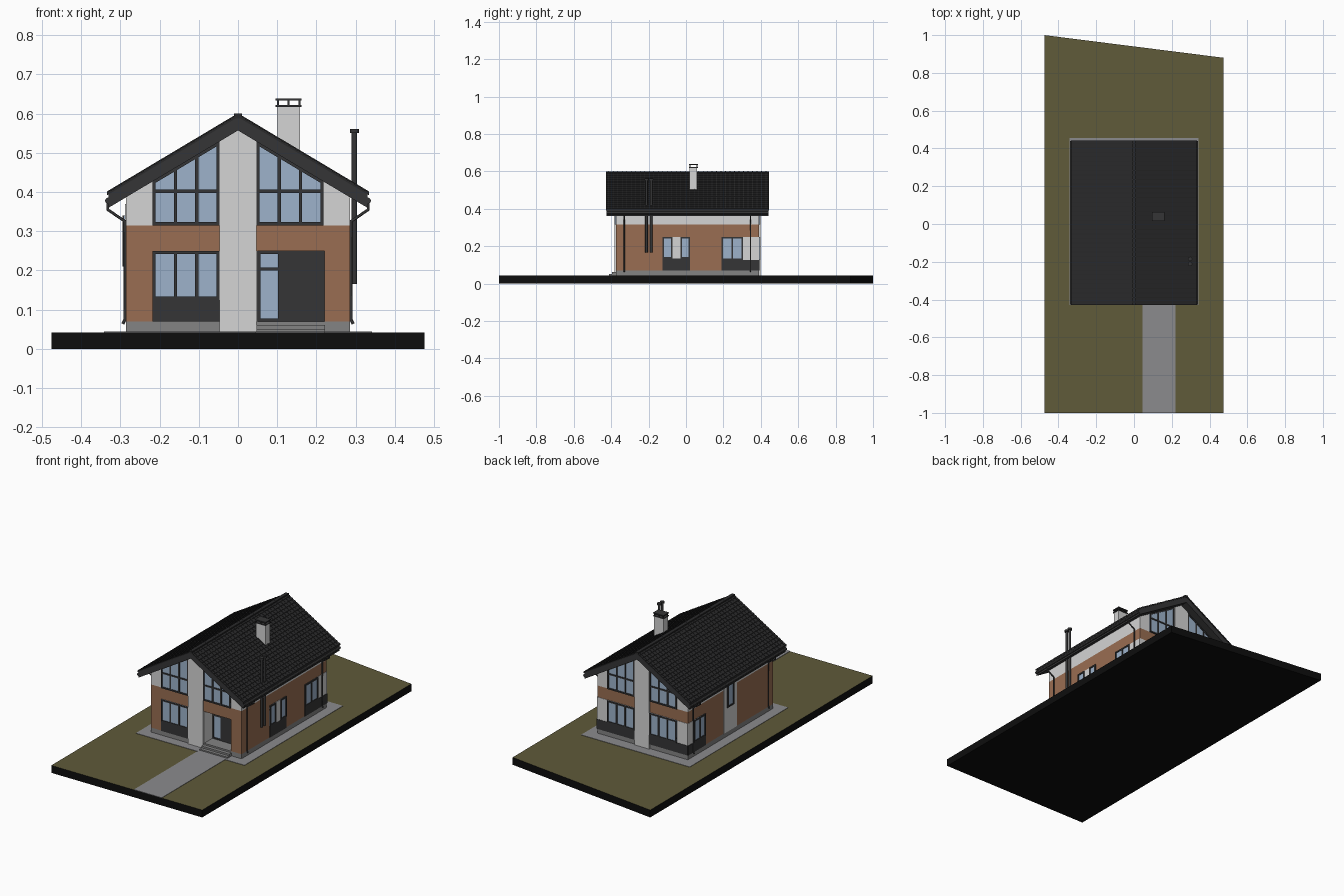
import bpy, bmesh, math

if "Cube" in bpy.data.objects:
    bpy.data.objects.remove(bpy.data.objects["Cube"])


def material(name, *rgb):
    m = bpy.data.materials.new(name)
    m.use_nodes = True
    m.diffuse_color = (*rgb, 1)
    m.node_tree.nodes["Principled BSDF"].inputs["Base Color"].default_value = (*rgb, 1)
    return m


WHITE = material("white plaster", .66, .66, .66)
BRICK = material("brown brick", .32, .155, .085)
GLASS = material("blue glass", .34, .45, .6)
DARK = material("dark trim", .036, .036, .037)
ROOF = material("roof tile", .023, .023, .024)
GRASS = material("olive grass", .115, .103, .042)
PAVING = material("grey paving", .26, .26, .27)
PLINTH = material("grey plinth", .23, .23, .23)
SOIL = material("black soil", .004, .004, .004)

# House envelope
HALF, FRONT, BACK = .285, -.375, .39
FLOOR, UPPER, GROUND = .07, .315, .042
SLOPE, SOFFIT = .597, .557

# Map (along, up, outward) on each wall plane to world space
PLANES = {
    "front": lambda u, v, d: (u, FRONT - d, v),
    "back": lambda u, v, d: (u, BACK + d, v),
    "left": lambda u, v, d: (HALF + d, u, v),
    "right": lambda u, v, d: (-HALF - d, u, v),
    "across": lambda u, v, d: (u, d, v),
    "plan": lambda u, v, d: (u, v, d),
}


def solid(name, plane, pts, d0, d1, mat):
    """Extrude an outline outwards from a plane."""
    bm = bmesh.new()
    place = PLANES[plane]
    a = [bm.verts.new(place(u, v, d0)) for u, v in pts]
    b = [bm.verts.new(place(u, v, d1)) for u, v in pts]
    bm.faces.new(a)
    bm.faces.new(b[::-1])
    for i in range(len(pts)):
        j = (i + 1) % len(pts)
        bm.faces.new((a[i], b[i], b[j], a[j]))
    bmesh.ops.recalc_face_normals(bm, faces=bm.faces)
    me = bpy.data.meshes.new(name)
    bm.to_mesh(me)
    bm.free()
    me.materials.append(mat)
    ob = bpy.data.objects.new(name, me)
    bpy.context.collection.objects.link(ob)
    return ob


def block(name, plane, u0, u1, v0, v1, d0, d1, mat):
    return solid(name, plane, [(u0, v0), (u1, v0), (u1, v1), (u0, v1)], d0, d1, mat)


def window(name, plane, u0, u1, v0, v1, panes, base=0, rail=None):
    """Glass pane with a frame and equal mullions."""
    w = .008
    block(name + "_glass", plane, u0, u1, v0, v1, base, base + .003, GLASS)
    for i in range(panes + 1):
        u = u0 + (u1 - u0 - w) * i / panes
        block(name + "_mullion", plane, u, u + w, v0, v1, base, base + .007, DARK)
    for v in [v0, v1 - w] + ([rail] if rail else []):
        block(name + "_rail", plane, u0, u1, v, v + w, base, base + .007, DARK)


def under(x):
    return SOFFIT - SLOPE * abs(x)


def gable_window(plane, s):
    """Glazing that follows the roof slope; s picks the half."""
    x0, x1, w = .047, .218, .008
    name = "gable_window"

    def bar(pts, depth, mat, part):
        solid(name + part, plane, [(s * u, v) for u, v in pts], 0, depth, mat)

    bar([(x0, UPPER), (x1, UPPER), (x1, under(x1)), (x0, under(x0))], .003, GLASS, "_glass")
    for i in range(4):
        u = x0 + (x1 - x0 - w) * i / 3
        bar([(u, UPPER), (u + w, UPPER), (u + w, under(u + w)), (u, under(u))],
            .007, DARK, "_mullion")
    for v in (UPPER, .398):
        bar([(x0, v), (x1, v), (x1, v + w), (x0, v + w)], .007, DARK, "_rail")
    bar([(x0, under(x0) - w), (x1, under(x1) - w), (x1, under(x1)), (x0, under(x0))],
        .007, DARK, "_head")


# Plot, paving and path
plot = solid("plot", "plan", [(-.475, -1), (.475, -1), (.475, .88), (-.475, 1)], 0, GROUND, SOIL)
plot.data.materials.append(GRASS)
for f in plot.data.polygons:
    f.material_index = int(f.normal.z > .5)
block("pavement", "plan", -.342, .342, -.43, .455, GROUND, GROUND + .002, PAVING)
block("path", "plan", .045, .22, -1, -.43, GROUND, GROUND + .002, PAVING)

# Plinth and entrance steps
block("plinth", "plan", -HALF, HALF, FRONT, BACK, GROUND, FLOOR, PLINTH)
for depth, top in ((.02, .061), (.038, .051)):
    block("entrance_step", "plan", .047, .222, FRONT - depth, FRONT, GROUND, top, PLINTH)

# Brick storey around the recessed porch
PORCH, HEAD = .08, .25
block("brick_walls", "plan", -HALF, HALF, FRONT + PORCH, BACK, FLOOR, UPPER, BRICK)
block("front_brick", "front", -HALF, .047, FLOOR, HEAD, -PORCH, 0, BRICK)
block("porch_pier", "front", .22, HALF, FLOOR, HEAD, -PORCH, 0, BRICK)
block("front_band", "front", -HALF, HALF, HEAD, UPPER, -PORCH, 0, BRICK)
block("porch_side", "front", .047, .05, FLOOR, HEAD, -PORCH, 0, WHITE)
window("entrance_light", "front", .05, .11, FLOOR, HEAD, 1, -PORCH, .2)
block("entrance_door", "front", .11, .22, FLOOR, HEAD, -PORCH, -PORCH + .008, DARK)

# White upper storey with gables
solid("upper_walls", "across",
      [(-HALF, UPPER), (HALF, UPPER), (HALF, under(HALF)), (0, SOFFIT), (-HALF, under(HALF))],
      FRONT, BACK, WHITE)

# Central columns and gable glazing on both ends
for plane in ("front", "back"):
    solid("central_column", plane,
          [(-.047, GROUND), (.047, GROUND), (.047, under(.047)), (0, SOFFIT), (-.047, under(.047))],
          0, .008, WHITE)
    for s in (-1, 1):
        gable_window(plane, s)

# Front ground floor window
window("front_window", "front", -.218, -.047, .125, HEAD, 3)
block("front_window_panel", "front", -.218, -.047, FLOOR, .125, 0, .004, DARK)

# Back ground floor
block("back_panel", "back", -HALF, HALF, FLOOR, .125, 0, .004, DARK)
block("back_plaster", "back", -HALF, HALF, .125, HEAD, 0, .002, WHITE)
for s in (-1, 1):
    a, b = sorted((s * .047, s * .218))
    window("back_window", "back", a, b, .125, HEAD, 3, .002)

# Windows on the +x side
block("side_window_panel", "left", -.125, .022, FLOOR, .135, 0, .004, DARK)
block("side_window_plaster", "left", -.072, -.03, .135, HEAD, 0, .004, WHITE)
window("side_window", "left", -.125, -.072, .135, HEAD, 1)
window("side_window", "left", -.03, .022, .135, HEAD, 1)

# Corner windows at the back of both long sides
for plane, start, end in (("left", .19, .305), ("right", .235, .34)):
    block("corner_panel", plane, start, BACK, FLOOR, .125, 0, .004, DARK)
    block("corner_plaster", plane, end, BACK, .125, HEAD, 0, .002, WHITE)
    window("corner_window", plane, start, end, .125, HEAD, 2)

# Stair strip on the -x side
block("stair_strip", "right", -.045, .07, FLOOR, .37, 0, .003, WHITE)
window("stair_window", "right", -.015, .045, .21, .34, 1, .003)

# Roof slab, stepped tile courses and seams
EAVE, RF, RB = .33, -.425, .44
RISE = .034
solid("roof_slab", "across",
      [(-EAVE, under(EAVE)), (0, SOFFIT), (EAVE, under(EAVE)),
       (EAVE, under(EAVE) + RISE), (0, SOFFIT + RISE), (-EAVE, under(EAVE) + RISE)],
      RF, RB, DARK)
COURSES = 18
for s in (-1, 1):
    top = []
    for i in range(COURSES):
        x0, x1 = (EAVE + .004) * i / COURSES, (EAVE + .004) * (i + 1) / COURSES
        top += [(s * x0, under(x0) + RISE + .006), (s * x1, under(x1) + RISE + .009)]
    end = s * (EAVE + .004)
    solid("roof_tiles", "across", top + [(end, under(end) + RISE), (0, SOFFIT + RISE)],
          RF - .003, RB + .003, ROOF)
    for i in range(36):
        y = RF + (RB - RF) * (i + .5) / 36
        solid("tile_seam", "across",
              [(0, SOFFIT + RISE), (end, under(end) + RISE),
               (end, under(end) + RISE + .01), (0, SOFFIT + RISE + .01)],
              y - .002, y + .002, ROOF)
block("ridge_cap", "across", -.01, .01, .588, .6, RF - .003, RB + .003, ROOF)


def cylinder(name, r, depth, loc, rot=(0, 0, 0), mat=DARK):
    bpy.ops.mesh.primitive_cylinder_add(vertices=12, radius=r, depth=depth, location=loc, rotation=rot)
    ob = bpy.context.object
    ob.name = name
    ob.data.materials.append(mat)
    bpy.ops.object.shade_smooth_by_angle()


# Gutters and downpipes
for s in (-1, 1):
    cylinder("gutter", .008, RB - RF, (s * .331, (RF + RB) / 2, .378), (math.pi / 2, 0, 0))
    for y in (-.33, .345):
        cu = bpy.data.curves.new("downpipe", "CURVE")
        cu.dimensions = "3D"
        cu.bevel_depth, cu.bevel_resolution, cu.use_fill_caps = .004, 1, True
        path = [(.332, .38), (.332, .355), (.288, .325), (.288, .075), (.294, .064)]
        sp = cu.splines.new("POLY")
        sp.points.add(len(path) - 1)
        for p, (x, z) in zip(sp.points, path):
            p.co = (s * x, y, z, 1)
        cu.materials.append(DARK)
        bpy.context.collection.objects.link(bpy.data.objects.new("downpipe", cu))

# Twin flues
for y in (-.211, -.185):
    cylinder("flue", .007, .395, (.297, y, .3625))
    cylinder("flue_cap", .012, .01, (.297, y, .556))

# Chimney with a raised cover
block("chimney", "plan", .1, .158, .02, .06, .45, .618, WHITE)
for z in (.617, .633):
    block("chimney_plate", "plan", .096, .162, .016, .064, z, z + .005, DARK)
for x in (.099, .126, .154):
    for y in (.019, .056):
        block("chimney_post", "plan", x, x + .005, y, y + .005, .62, .634, DARK)
